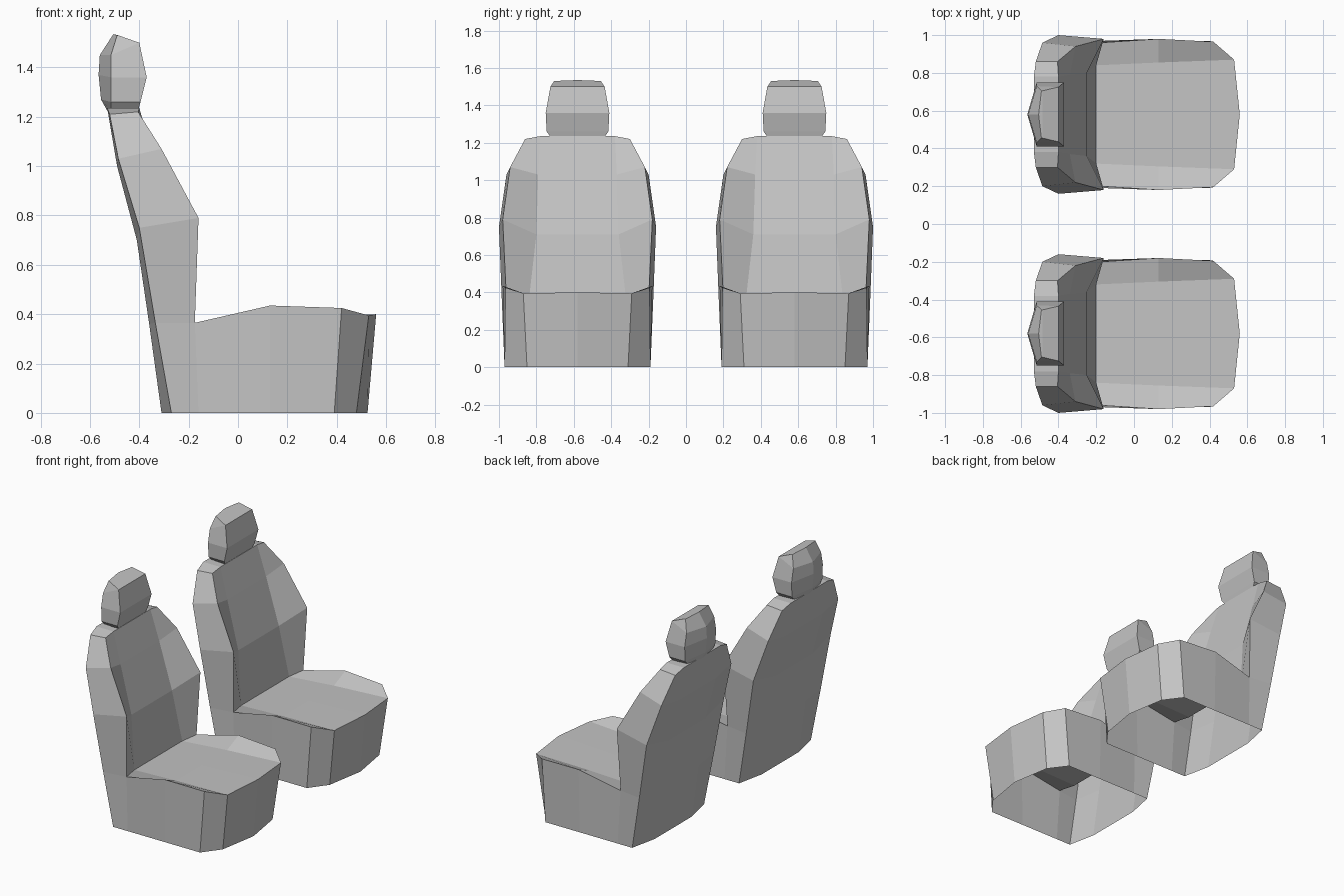
import bpy
import bmesh
from mathutils import Vector

cube = bpy.data.objects.get("Cube")
if cube:
    bpy.data.objects.remove(cube, do_unlink=True)

# Single grey upholstery colour
grey = bpy.data.materials.new("grey_upholstery")
grey.use_nodes = True
colour = (0.55, 0.55, 0.55, 1.0)
grey.diffuse_color = colour
grey.node_tree.nodes["Principled BSDF"].inputs["Base Color"].default_value = colour

SEAT_SPACING = 0.58


def centred(point):
    """Copy of a point moved onto the seat's middle plane."""
    return (point[0], 0.0, point[2])


def loft(bm, *rows):
    """Skin neighbouring rows of points with quads."""
    for first, second in zip(rows, rows[1:]):
        for i in range(len(first) - 1):
            corners = [first[i], first[i + 1], second[i + 1], second[i]]
            unique = list(dict.fromkeys(tuple(c) for c in corners))
            if len(unique) > 2:
                bm.faces.new([bm.verts.new(Vector(c)) for c in unique])


def finish_mesh(bm, name):
    """Weld the skinned half and store it as a mesh."""
    bmesh.ops.remove_doubles(bm, verts=bm.verts, dist=0.0005)
    bmesh.ops.recalc_face_normals(bm, faces=bm.faces)
    mesh = bpy.data.meshes.new(name)
    bm.to_mesh(mesh)
    bm.free()
    mesh.materials.append(grey)
    return mesh


def place_pair(mesh, name):
    """Put one mirrored copy on each of the two seats."""
    for label, side in (("right_hand", -1), ("left_hand", 1)):
        obj = bpy.data.objects.new(f"{label}_{name}", mesh)
        obj.location.y = side * SEAT_SPACING
        bpy.context.collection.objects.link(obj)
        mirror = obj.modifiers.new("symmetry", "MIRROR")
        mirror.use_axis = (False, True, False)
        mirror.use_clip = True
        mirror.merge_threshold = 0.001


# Seat shell: backrest sections run back panel, outer edge, wing, front crease
def section(*points):
    return [centred(points[0]), *points, centred(points[-1])]


shell = bmesh.new()
crown = section((-.53, .2, 1.235), (-.52, .28, 1.21), (-.405, .28, 1.22), (-.4, .2, 1.235))
shoulder = section((-.49, .2, 1.0), (-.485, .38, 1.03), (-.31, .36, 1.07), (-.34, .21, 1.03))
waist = section((-.41, .2, .7), (-.4, .42, .75), (-.16, .4, .79), (-.25, .22, .71))
hip = section((-.36, .2, .36), (-.335, .405, .365), (-.175, .38, .365), (-.2, .26, .36))
loft(shell, crown, shoulder, waist, hip)
loft(shell, crown[:3], crown[:2:-1])

# Lower back and the sides beneath the wings
foot_back = (-.31, .2, 0)
foot = [centred(foot_back), foot_back, (-.27, .39, 0), (-.16, .39, 0)]
loft(shell, hip[:4], foot)

# Cushion with raised side bolsters, from the backrest to the front edge
rear = [foot[3], *hip[3:]]
middle_crease = (.13, .275, .38)
middle = [(.13, .39, 0), (.13, .4, .435), middle_crease, centred(middle_crease)]
front = [(.39, .39, 0), (.42, .385, .425), (.53, .29, .395), (.56, 0, .4)]
loft(shell, rear, middle, front)

# Front apron, open underneath
apron_foot = [front[0], (.48, .27, 0), (.525, 0, 0)]
loft(shell, front[1:], apron_foot)
place_pair(finish_mesh(shell, "seat_shell"), "seat_shell")


# Headrest: each ring has a flat front, a rear side corner and a rear ridge
def ring(front_corner, side_corner, ridge):
    return [centred(front_corner), front_corner, side_corner, ridge]


head = bmesh.new()
rings = [
    ring((-.405, .14, 1.225), (-.515, .13, 1.225), (-.53, 0, 1.225)),
    ring((-.395, .165, 1.26), (-.515, .165, 1.26), (-.555, 0, 1.27)),
    ring((-.37, .17, 1.36), (-.515, .17, 1.36), (-.565, 0, 1.37)),
    ring((-.4, .145, 1.5), (-.515, .15, 1.45), (-.56, 0, 1.45)),
    ring((-.485, .125, 1.53), (-.49, .125, 1.53), (-.505, 0, 1.535)),
]
loft(head, *rings)
for cap in (rings[0], rings[-1]):
    head.faces.new([head.verts.new(Vector(p)) for p in cap])
place_pair(finish_mesh(head, "headrest"), "headrest")
